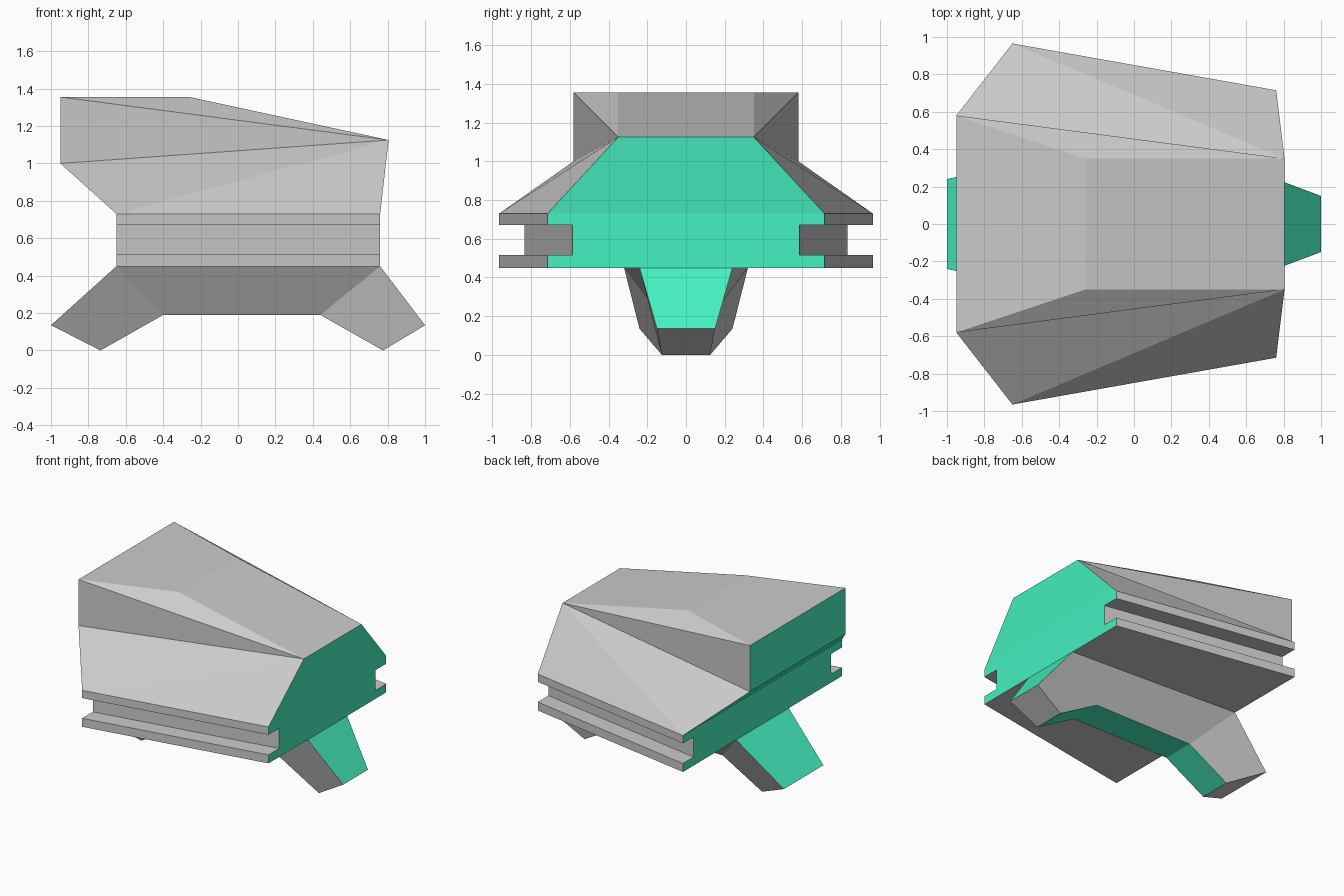
import bpy, bmesh

if "Cube" in bpy.data.objects:
    bpy.data.objects.remove(bpy.data.objects["Cube"])


def material(name, rgb):
    m = bpy.data.materials.new(name)
    m.diffuse_color = (*rgb, 1)
    m.use_nodes = True
    m.node_tree.nodes["Principled BSDF"].inputs["Base Color"].default_value = m.diffuse_color
    return m


GREY = material("grey_plating", (0.6, 0.6, 0.6))
GREEN = material("green_ends", (0.06, 0.88, 0.53))


def mirrored_part(name, half, sides, grey_spans=(), green_spans=()):
    """half: points on +y; sides: faces mirrored to both halves;
    spans: point chains closed across the centre to their mirror image."""
    bm = bmesh.new()
    left = [bm.verts.new(p) for p in half]
    right = [bm.verts.new((x, -y, z)) for x, y, z in half]
    for f in sides:
        bm.faces.new([left[i] for i in f])
        bm.faces.new([right[i] for i in reversed(f)])
    for slot, spans in enumerate((grey_spans, green_spans)):
        for s in spans:
            face = bm.faces.new([left[i] for i in s] + [right[i] for i in reversed(s)])
            face.material_index = slot
    bmesh.ops.recalc_face_normals(bm, faces=bm.faces)
    me = bpy.data.meshes.new(name)
    bm.to_mesh(me)
    bm.free()
    me.materials.append(GREY)
    me.materials.append(GREEN)
    ob = bpy.data.objects.new(name, me)
    bpy.context.collection.objects.link(ob)
    return ob


# Faceted upper shell (open underneath where it meets the rail)
shell = [(-0.95, 0.58, 1.355), (-0.95, 0.58, 1.0), (-0.65, 0.965, 0.73),
         (0.76, 0.715, 0.73), (0.805, 0.35, 1.125), (-0.26, 0.35, 1.355)]
mirrored_part("upper_shell", shell,
              sides=[(0, 1, 4), (0, 4, 5), (1, 2, 4), (2, 3, 4)],
              grey_spans=[(0, 5), (5, 4)],
              green_spans=[(0, 1), (1, 2), (3, 4)])


# Tapered slab with a groove along each side
def rail_section(x, edge, keel):
    inner = edge - 0.13
    return [(x, keel, 0.45), (x, edge, 0.45), (x, edge, 0.515), (x, inner, 0.515),
            (x, inner, 0.67), (x, edge, 0.67), (x, edge, 0.73)]


rail = rail_section(-0.65, 0.965, 0.32) + rail_section(0.76, 0.715, 0.24)
mirrored_part("grooved_rail", rail,
              sides=[(i, i + 1, i + 8, i + 7) for i in range(6)],
              green_spans=[tuple(range(7)), tuple(range(7, 14))])

# Keel with splayed rear and front feet (open on top under the rail)
keel = [(-0.65, 0.32, 0.45), (-1.0, 0.24, 0.135), (-0.735, 0.125, 0.0), (-0.4, 0.125, 0.19),
        (0.44, 0.125, 0.19), (0.775, 0.125, 0.0), (1.0, 0.15, 0.135), (0.76, 0.24, 0.45)]
mirrored_part("keel_and_feet", keel,
              sides=[(0, 1, 2, 3), (0, 3, 4, 7), (4, 5, 6, 7)],
              grey_spans=[(1, 2), (5, 6)],
              green_spans=[(0, 1), (2, 3), (3, 4), (4, 5), (6, 7)])
